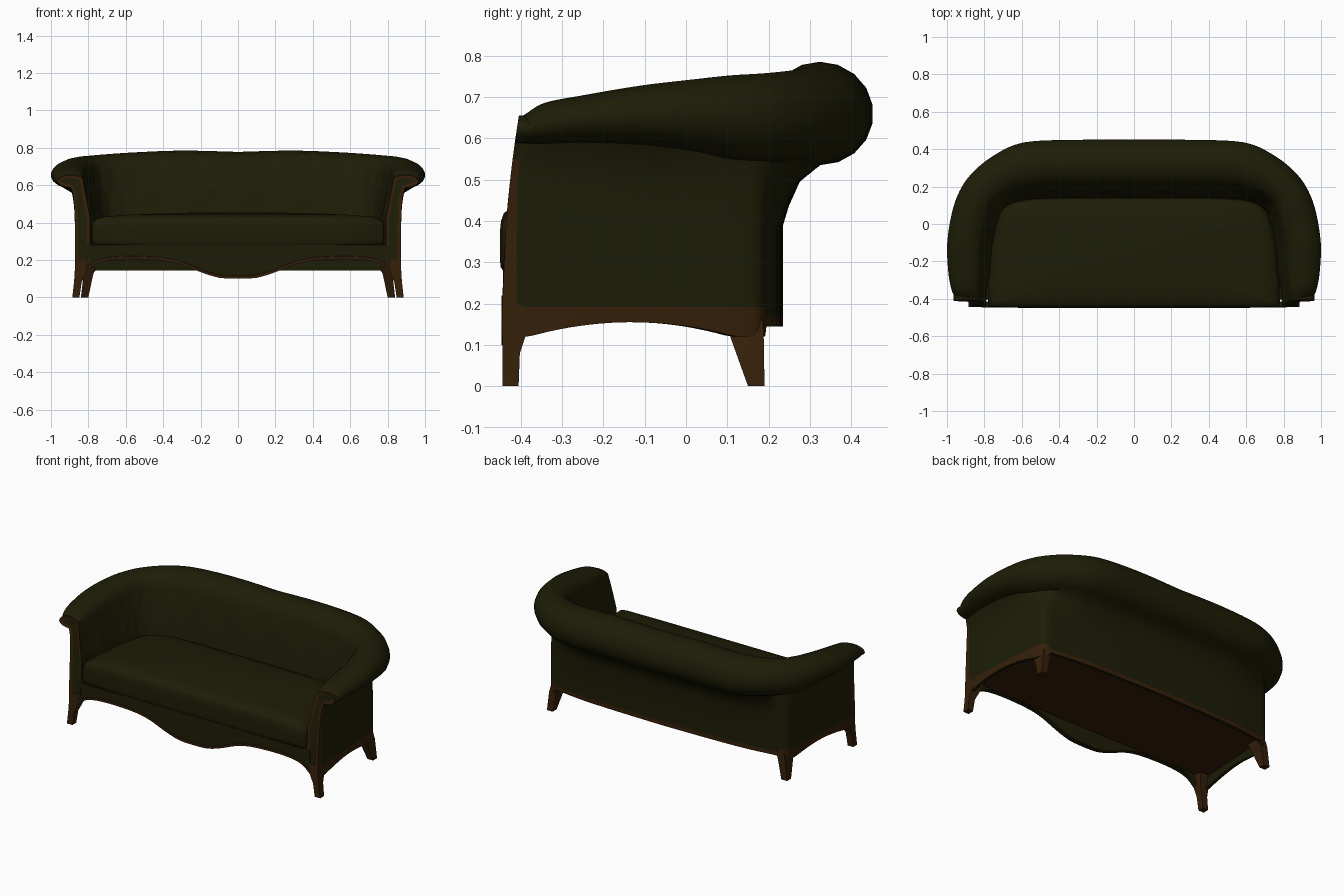
import bpy, bmesh, math
from mathutils import Vector

cube = bpy.data.objects.get("Cube")
if cube:
    bpy.data.objects.remove(cube)


def material(name, rgb):
    m = bpy.data.materials.new(name)
    m.use_nodes = True
    m.diffuse_color = (*rgb, 1)
    bsdf = m.node_tree.nodes["Principled BSDF"]
    bsdf.inputs["Base Color"].default_value = (*rgb, 1)
    bsdf.inputs["Roughness"].default_value = 0.8
    return m


FABRIC = material("olive fabric", (0.0125, 0.012, 0.002))
WOOD = material("brown wood", (0.036, 0.014, 0.003))


def finish(name, bm, mirror=False, angle=40):
    """Turn a bmesh into a smooth-shaded object; material 0 fabric, 1 wood."""
    bmesh.ops.recalc_face_normals(bm, faces=bm.faces)
    mesh = bpy.data.meshes.new(name)
    bm.to_mesh(mesh)
    bm.free()
    mesh.materials.append(FABRIC)
    mesh.materials.append(WOOD)
    ob = bpy.data.objects.new(name, mesh)
    bpy.context.collection.objects.link(ob)
    bpy.ops.object.select_all(action="DESELECT")
    ob.select_set(True)
    bpy.context.view_layer.objects.active = ob
    bpy.ops.object.shade_smooth_by_angle(angle=math.radians(angle))
    if mirror:
        ob.modifiers.new("Mirror", "MIRROR")
    return ob


def loft(rings, closed=True, caps=True, mat=lambda ring, row: 0):
    """Bridge successive rings of points with quads."""
    bm = bmesh.new()
    vs = [[bm.verts.new(p) for p in r] for r in rings]
    n = len(rings[0])
    for i in range(len(rings) - 1):
        for j in range(n if closed else n - 1):
            k = (j + 1) % n
            f = bm.faces.new((vs[i][j], vs[i][k], vs[i + 1][k], vs[i + 1][j]))
            f.material_index = mat(i, j)
    if caps:
        for i, ring in ((0, vs[0]), (len(rings) - 1, vs[-1])):
            bm.faces.new(ring).material_index = mat(i, -1)
    return bm


# Half plan from back centre to arm front:
# inner xy, body xy, roll xy, roll top z, roll bottom z
KEYS = [
    (0, .14, 0, .235, 0, .453, .778, .535),
    (.3, .14, .3, .23, .3, .452, .785, .535),
    (.52, .135, .55, .22, .59, .438, .775, .535),
    (.64, .115, .72, .2, .755, .365, .765, .54),
    (.705, .07, .81, .185, .87, .27, .757, .545),
    (.73, .01, .835, .13, .935, .175, .752, .55),
    (.745, -.05, .85, .03, .975, .06, .742, .57),
    (.76, -.13, .86, -.1, 1, -.1, .727, .585),
    (.77, -.26, .87, -.25, .995, -.25, .703, .59),
    (.785, -.35, .872, -.35, .98, -.34, .685, .587),
    (.79, -.41, .872, -.41, .965, -.38, .655, .588),
]


def spline(keys, steps):
    out = []
    for i in range(len(keys) - 1):
        a, b, c, d = (keys[min(max(i + o, 0), len(keys) - 1)] for o in (-1, 0, 1, 2))
        for s in range(steps):
            t = s / steps
            out.append([q + .5 * t * (r - p + t * (2 * p - 5 * q + 4 * r - s_ + t * (3 * (q - r) + s_ - p)))
                        for p, q, r, s_ in zip(a, b, c, d)])
    return out + [list(keys[-1])]


stations = spline(KEYS, 4)
last = len(stations) - 1


def section(index):
    ix, iy, bx, by, rx, ry, top, bot = stations[index]
    inner, body, roll = Vector((ix, iy, 0)), Vector((bx, by, 0)), Vector((rx, ry, 0))
    mid = inner.lerp(roll, .59)
    reach, zc, rz = roll - mid, (top + bot) / 2, (top - bot) / 2
    inward = (inner - body).normalized()

    def at(p, z):
        return Vector((p.x, p.y, z))

    def on_roll(deg):
        a = math.radians(deg)
        return at(mid + reach * math.cos(a), zc + rz * math.sin(a))

    # Tufted inner face
    pts = [at(inner, .2), at(inner, .3)]
    low, high = at(inner, .42), on_roll(150)
    puff = inward * .008 * (1 - index / last)
    for k in range(8):
        t = k / 8
        wave = math.cos(index * math.pi / 2) * math.sin(2 * math.pi * t)
        pts.append(low.lerp(high, t) + puff * (wave + math.sin(math.pi * t)))
    # Rolled top, then the outer face, the rail and its inner side
    pts += [on_roll(d) for d in range(150, -91, -20)]
    pts += [at(body.lerp(mid, .45), bot - .04), at(body.lerp(mid, .15), bot - .1), at(body, .39)]
    back = bx < .78
    arch = .145 if back else max(.12, .155 - .56 * (by + .13) ** 2)
    inside = body + inward * .02
    pts += [at(body, .17 if back else .192), at(body, arch), at(inside, arch), at(inside, .21)]
    return pts


# Upholstered shell: back and arms in one sweep
rings = [section(i) for i in range(last + 1)]
rail = len(rings[0]) - 4
finish("back_and_arms", loft(rings, closed=False, caps=False,
                             mat=lambda i, j: int(j == rail)), mirror=True, angle=50)

# Front post closing each arm: wooden rim and border around a recessed fabric panel
back_ring = rings[-1][:-2]
front = [Vector((p.x, -.445 + .16 * max(0, p.z - .15) ** 2, p.z)) for p in back_ring]
bm = loft([back_ring, front], mat=lambda i, j: int(j >= rail - 3))
bmesh.ops.recalc_face_normals(bm, faces=bm.faces)
panel = min((f for f in bm.faces if len(f.verts) > 4), key=lambda f: f.calc_center_median().y)
border = bmesh.ops.inset_individual(bm, faces=[panel], thickness=.018, depth=-.004)
for f in border["faces"]:
    f.material_index = 1
panel.material_index = 0
finish("arm_post", bm, mirror=True)


# Legs: stacked rectangles (x0, x1, y0, y1, z)
def leg(name, levels):
    rects = [[(a, c, z), (b, c, z), (b, d, z), (a, d, z)] for a, b, c, d, z in levels]
    finish(name, loft(rects, mat=lambda i, j: 1), mirror=True)


leg("front_leg", [(.848, .886, -.444, -.405, 0), (.836, .877, -.444, -.402, .08),
                  (.815, .873, -.444, -.385, .13), (.79, .872, -.442, -.36, .2)])
leg("rear_leg", [(.8, .84, .15, .19, 0), (.775, .826, .107, .188, .12),
                 (.76, .815, .09, .186, .16)])


def plan(column, count, front_pts):
    """Closed symmetric plan outline from the chosen station column."""
    half = [(s[column], s[column + 1]) for s in stations[:count]] + front_pts
    return half + [(-x, y) for x, y in reversed(half) if x > .001]


# Seat base with a wooden underside, recessed behind the rails
outline = plan(2, last + 1, [])
finish("seat_base", loft([[(x * .985, y * .985, z) for x, y in outline] for z in (.195, .285)],
                         mat=lambda i, j: int(i == 0 and j == -1)))

# Crowned seat cushion
outline = plan(0, last - 4, [(.778, -.35), (.78, -.435), (.77, -.445), (.5, -.45), (0, -.45)])
levels = [(.97, .278), (.995, .288), (1, .305), (1, .375), (.992, .4), (.97, .418),
          (.92, .431), (.75, .442), (.5, .45), (.2, .455)]
finish("seat_cushion", loft([[(x * s, (y + .15) * s - .15, z) for x, y in outline]
                             for s, z in levels]), angle=50)

# Serpentine front apron with a wooden lower edge
curve = spline([(0, .1), (.1, .105), (.2, .135), (.3, .175), (.4, .197), (.55, .205),
                (.68, .2), (.76, .18), (.815, .135)], 3)
rings = [[(x, -.415, .28), (x, -.443, .28), (x, -.443, z + .016),
          (x, -.446, z + .014), (x, -.446, z), (x, -.415, z)] for x, z in curve]
bm = loft(rings, mat=lambda i, j: int(j in (2, 3)))
bmesh.ops.delete(bm, geom=[f for f in bm.faces if all(abs(v.co.x) < .001 for v in f.verts)],
                 context="FACES_ONLY")
finish("front_apron", bm, mirror=True)
